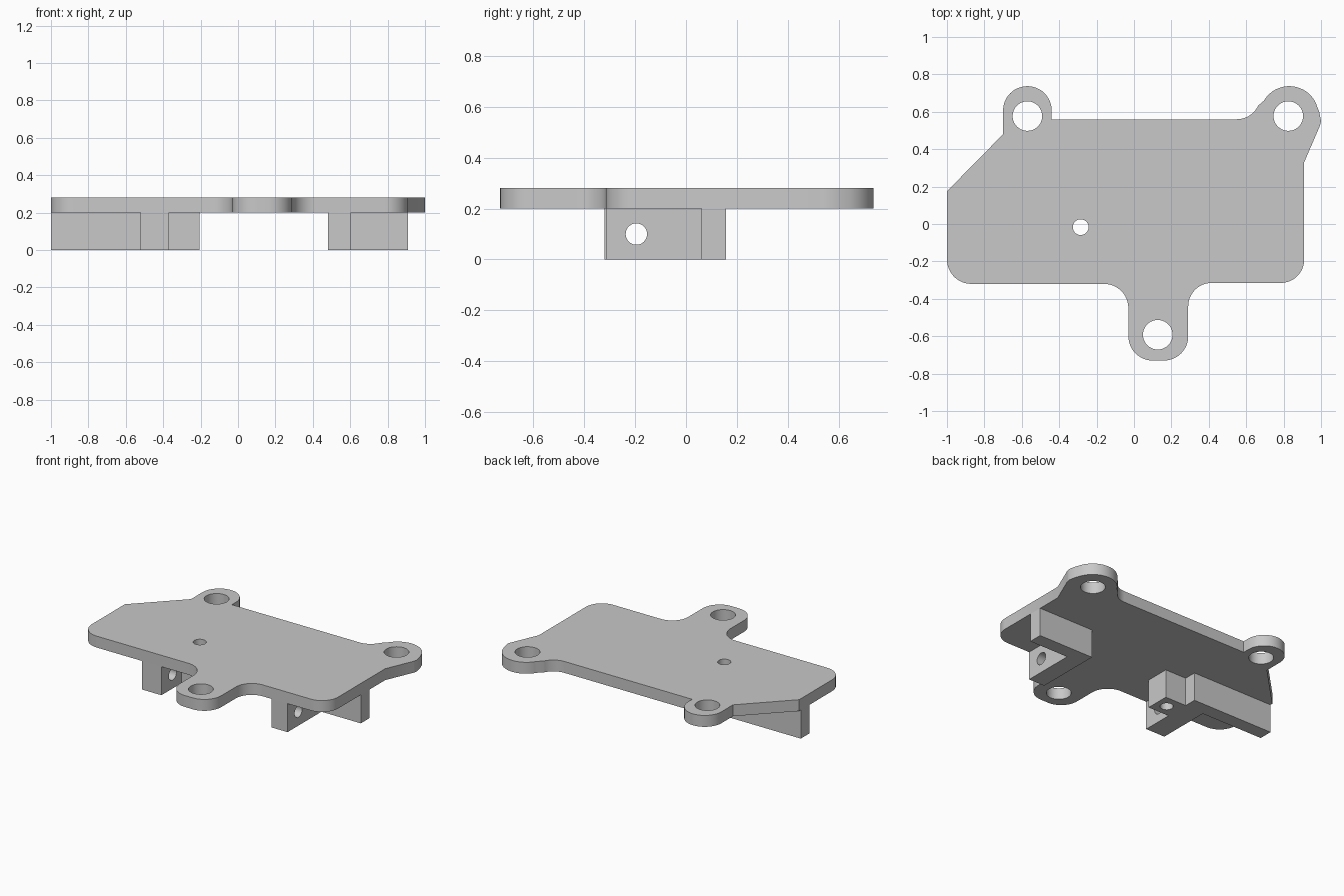
import bpy, bmesh
from math import cos, sin, radians, pi
from mathutils import Matrix, Vector

cube = bpy.data.objects.get("Cube")
if cube:
    bpy.data.objects.remove(cube, do_unlink=True)

GREY = (0.58, 0.58, 0.58, 1)
grey = bpy.data.materials.new("plain grey")
grey.use_nodes = True
grey.diffuse_color = GREY
grey.node_tree.nodes["Principled BSDF"].inputs["Base Color"].default_value = GREY


def arc(cx, cy, r, start, end, steps=12):
    """Points along an arc, angles in degrees."""
    angles = [radians(start + (end - start) * i / steps) for i in range(steps + 1)]
    return [(cx + r * cos(a), cy + r * sin(a)) for a in angles]


def finish(name, bm):
    bmesh.ops.recalc_face_normals(bm, faces=bm.faces)
    mesh = bpy.data.meshes.new(name)
    bm.to_mesh(mesh)
    bm.free()
    obj = bpy.data.objects.new(name, mesh)
    bpy.context.collection.objects.link(obj)
    mesh.materials.append(grey)
    return obj


def slab(name, outline, bottom, top):
    """Extrude a flat outline between two heights."""
    bm = bmesh.new()
    face = bm.faces.new([bm.verts.new((x, y, bottom)) for x, y in outline])
    grown = bmesh.ops.extrude_face_region(bm, geom=[face])
    verts = [v for v in grown["geom"] if isinstance(v, bmesh.types.BMVert)]
    bmesh.ops.translate(bm, verts=verts, vec=(0, 0, top - bottom))
    return finish(name, bm)


def drill(obj, centre, radius, axis="Z"):
    """Cut a round hole right through a part."""
    bm = bmesh.new()
    turn = Matrix.Rotation(pi / 2, 4, "Y") if axis == "X" else Matrix()
    bmesh.ops.create_cone(bm, cap_ends=True, segments=40, radius1=radius,
                          radius2=radius, depth=0.7,
                          matrix=Matrix.Translation(Vector(centre)) @ turn)
    cutter = finish("hole_cutter", bm)
    cutter.hide_render = True
    mod = obj.modifiers.new("hole", "BOOLEAN")
    mod.operation = "DIFFERENCE"
    mod.solver = "EXACT"
    mod.object = cutter
    select(obj)
    bpy.ops.object.modifier_apply(modifier=mod.name)
    bpy.data.objects.remove(cutter, do_unlink=True)


def select(obj):
    bpy.ops.object.select_all(action="DESELECT")
    obj.select_set(True)
    bpy.context.view_layer.objects.active = obj


# Mounting plate outline, clockwise from the chamfered corner
outline = [(-1, 0.175), (-0.70, 0.48)]
outline += arc(-0.57, 0.607, 0.13, 180, 0, 24)            # back right lug
outline += [(-0.44, 0.56)]
outline += arc(0.55, 0.685, 0.125, 270, 335)              # fillet into lug
outline += arc(0.83, 0.58, 0.157, 150, 25, 20)            # back left lug
outline += [(0.99, 0.60), (1, 0.55), (0.994, 0.525), (0.91, 0.33)]
outline += arc(0.785, -0.19, 0.125, 0, -90)               # front left corner
outline += arc(0.415, -0.44, 0.125, 90, 180)              # fillet into front lug
outline += arc(0.16, -0.60, 0.13, 0, -90)                 # front lug
outline += arc(0.10, -0.60, 0.13, -90, -180)
outline += arc(-0.16, -0.45, 0.13, 0, 90)
outline += arc(-0.87, -0.19, 0.13, -90, -180)             # front right corner
plate = slab("mounting_plate", outline, 0.2, 0.28)

# L-shaped support under the left side
left_support = slab("left_support", [
    (0.48, -0.315), (0.605, -0.315), (0.605, 0.06),
    (0.91, 0.06), (0.91, 0.157), (0.48, 0.157)], 0, 0.2)

# Right support: wall, long arm and a small screw boss
right_support = slab("right_support", [
    (-1, 0.157), (-1, 0.06), (-0.52, 0.06), (-0.52, -0.32), (-0.37, -0.32),
    (-0.37, -0.10), (-0.205, -0.10), (-0.205, 0.07), (-0.37, 0.07),
    (-0.37, 0.157)], 0, 0.2)

# Lug holes
for x, y in ((-0.57, 0.577), (0.825, 0.577), (0.127, -0.592)):
    drill(plate, (x, y, 0.24), 0.079)

# Vertical screw hole through plate and boss
for part in (plate, right_support):
    drill(part, (-0.285, -0.017, 0.15), 0.042)

# Sideways pin holes through both support walls
drill(left_support, (0.54, -0.195, 0.1), 0.042, "X")
drill(right_support, (-0.445, -0.195, 0.1), 0.042, "X")

# Smooth the curved walls, keep the edges sharp
for part in (plate, left_support, right_support):
    select(part)
    bpy.ops.object.shade_smooth_by_angle(angle=radians(30))
